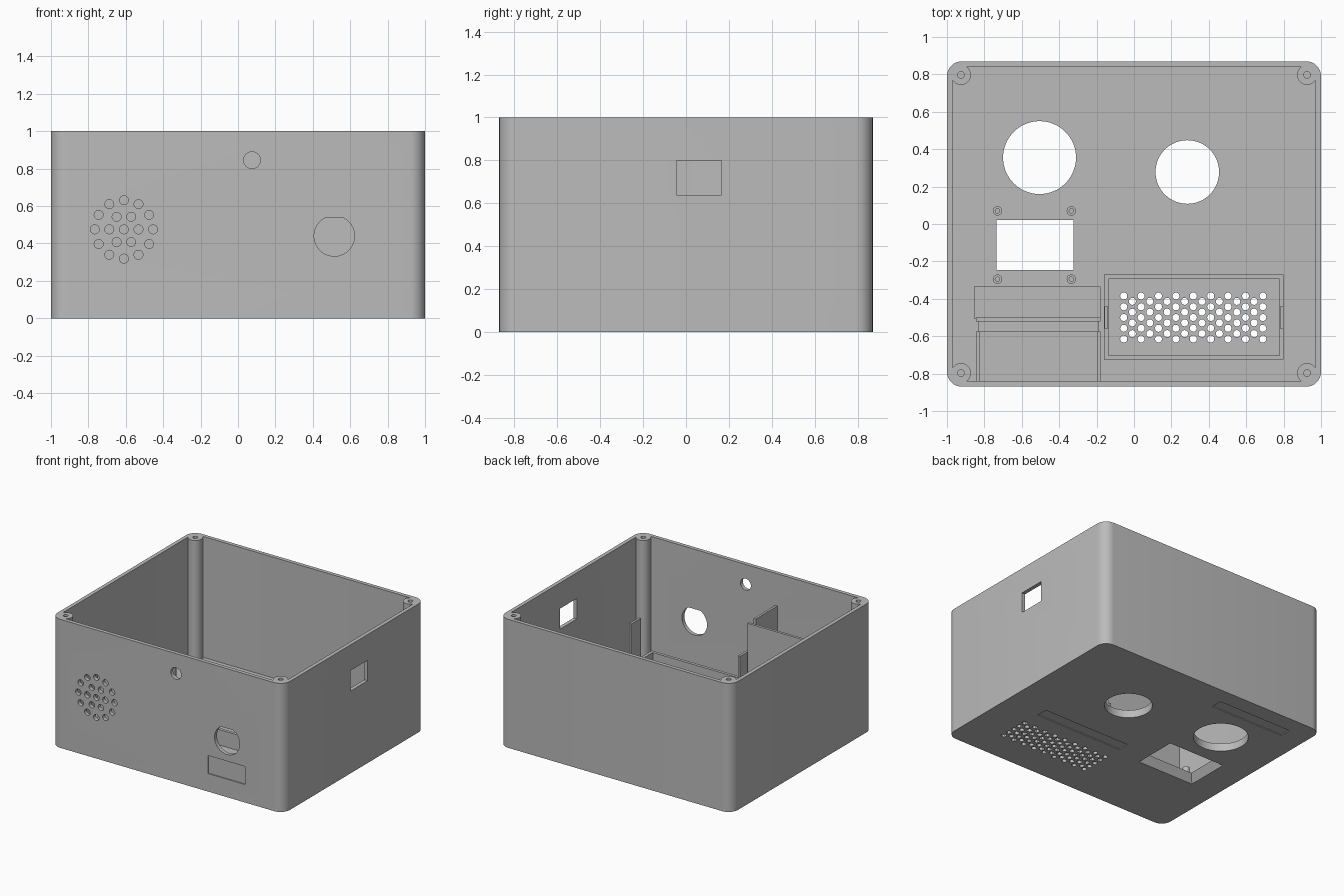
import bpy
import bmesh
from math import cos, sin, pi

if "Cube" in bpy.data.objects:
    bpy.data.objects.remove(bpy.data.objects["Cube"])

grey = bpy.data.materials.new("plain grey")
grey.use_nodes = True
grey.diffuse_color = (0.5, 0.5, 0.5, 1)
grey.node_tree.nodes["Principled BSDF"].inputs["Base Color"].default_value = grey.diffuse_color

HX, HY, H = 1.0, 0.87, 1.0
WALL, FLOOR = 0.03, 0.06


# Profiles
def circle(x, y, r, n=32):
    return [(x + r * cos(2 * pi * i / n), y + r * sin(2 * pi * i / n)) for i in range(n)]


def rect(x0, x1, y0, y1):
    return [(x0, y0), (x1, y0), (x1, y1), (x0, y1)]


def rounded(hx, hy, r, n=8):
    pts = []
    for k, (sx, sy) in enumerate([(1, 1), (-1, 1), (-1, -1), (1, -1)]):
        for i in range(n + 1):
            a = pi / 2 * (k + i / n)
            pts.append((sx * (hx - r) + r * cos(a), sy * (hy - r) + r * sin(a)))
    return pts


# Solids
def prism(bm, pts, a, b, axis="z", end=None):
    """Sweep a profile from a to b; end gives a different far profile."""
    def place(u, v, w):
        return {"z": (u, v, w), "y": (u, w, v), "x": (w, u, v)}[axis]
    lo = [bm.verts.new(place(u, v, a)) for u, v in pts]
    hi = [bm.verts.new(place(u, v, b)) for u, v in (end or pts)]
    bm.faces.new(lo)
    bm.faces.new(hi[::-1])
    for i in range(len(lo)):
        j = (i + 1) % len(lo)
        bm.faces.new((lo[i], hi[i], hi[j], lo[j]))


def make(name, solids):
    bm = bmesh.new()
    for args in solids:
        prism(bm, *args)
    bmesh.ops.recalc_face_normals(bm, faces=bm.faces)
    mesh = bpy.data.meshes.new(name)
    bm.to_mesh(mesh)
    bm.free()
    mesh.materials.append(grey)
    obj = bpy.data.objects.new(name, mesh)
    bpy.context.scene.collection.objects.link(obj)
    return obj


def cut(obj, solids):
    cutter = make("cutter", solids)
    mod = obj.modifiers.new("cut", "BOOLEAN")
    mod.operation, mod.solver, mod.object = "DIFFERENCE", "EXACT", cutter
    bpy.context.view_layer.update()
    baked = bpy.data.meshes.new_from_object(
        obj.evaluated_get(bpy.context.evaluated_depsgraph_get()))
    obj.modifiers.clear()
    obj.data = baked
    bpy.data.objects.remove(cutter)


# Open box shell
shell = make("enclosure_shell", [(rounded(HX, HY, 0.08), 0, H)])
cut(shell, [(rounded(HX - WALL, HY - WALL, 0.05), FLOOR, H + 0.1)])

# Front wall: speaker grille, button hole, flat-topped hole, shallow label pocket
y0, y1 = -HY - 0.05, -HY + 0.06
holes = [(circle(-0.61, 0.475, 0.024, 16), y0, y1, "y")]
for count, radius in ((6, 0.078), (12, 0.156)):
    for x, z in circle(-0.61, 0.475, radius, count):
        holes.append((circle(x, z, 0.024, 16), y0, y1, "y"))
holes.append((circle(0.075, 0.845, 0.045), y0, y1, "y"))
d_shape = [(x, z) for x, z in circle(0.515, 0.44, 0.108, 64) if z < 0.537]
holes.append((d_shape, y0, y1, "y"))
holes.append((rect(0.35, 0.67, 0.14, 0.28), y0, -HY + 0.008, "y"))

# Side wall window
holes.append((rect(-0.045, 0.165, 0.64, 0.80), HX - 0.06, HX + 0.05, "x"))

# Floor: two round openings, flared screen window, label pockets
holes.append((circle(-0.505, 0.355, 0.195, 64), -0.1, 0.1))
holes.append((circle(0.285, 0.278, 0.17, 64), -0.1, 0.1))
holes.append((rect(-0.775, -0.285, -0.285, 0.06), -0.001, FLOOR + 0.001, "z",
              rect(-0.735, -0.325, -0.245, 0.02)))
holes.append((rect(-0.07, 0.69, -0.24, -0.15), -0.1, 0.006))
holes.append((rect(-0.82, -0.18, 0.65, 0.74), -0.1, 0.006))

# Floor: staggered vent holes
for col in range(17):
    odd = col % 2
    for row in range(5 - odd):
        x = -0.055 + 0.0465 * col
        y = -0.385 - 0.0575 * (row + odd / 2)
        holes.append((circle(x, y, 0.019, 12), -0.1, 0.1))
cut(shell, holes)

# Corner screw posts
corners = [(sx * 0.925, sy * 0.797) for sx in (-1, 1) for sy in (-1, 1)]
posts = make("corner_posts", [(circle(x, y, 0.053), FLOOR / 2, H) for x, y in corners])
cut(posts, [(circle(x, y, 0.018, 16), H - 0.3, H + 0.1) for x, y in corners])

# Screen mounting bosses
mounts = [(x, y) for x in (-0.73, -0.335) for y in (0.07, -0.295)]
bosses = make("screen_bosses", [(circle(x, y, 0.025, 20), FLOOR - 0.01, 0.12) for x, y in mounts])
cut(bosses, [(circle(x, y, 0.012, 12), FLOOR + 0.01, 0.2) for x, y in mounts])

# Frame around the vent, with a tall clip at each end
frame = make("vent_frame", [(rect(-0.16, 0.80, -0.725, -0.27), FLOOR / 2, 0.18)])
cut(frame, [(rect(-0.137, 0.777, -0.702, -0.293), 0, 0.3)])
clips = make("frame_clips", [(rect(x, x + 0.018, -0.56, -0.44), FLOOR / 2, 0.5)
                             for x in (-0.158, 0.78)])

# Compartment in the front corner
back_plate = make("compartment_back_plate", [(rect(-0.845, -0.18, -0.52, -0.5), FLOOR / 2, 0.74)])
side_plates = make("compartment_side_plates", [
    (rect(x, x + 0.018, -0.85, -0.575), FLOOR / 2, 0.75) for x in (-0.845, -0.198)])
step = make("compartment_step", [(rect(-0.835, -0.19, -0.575, -0.515), FLOOR / 2, 0.1)])
ledge = make("compartment_ledge", [(rect(-0.855, -0.18, -0.505, -0.335), FLOOR / 2, 0.12)])

# Smooth the round surfaces, keep edges sharp
for obj in (shell, posts, bosses, frame, clips, back_plate, side_plates, step, ledge):
    bpy.ops.object.select_all(action="DESELECT")
    obj.select_set(True)
    bpy.context.view_layer.objects.active = obj
    bpy.ops.object.shade_smooth_by_angle(angle=pi / 6)
